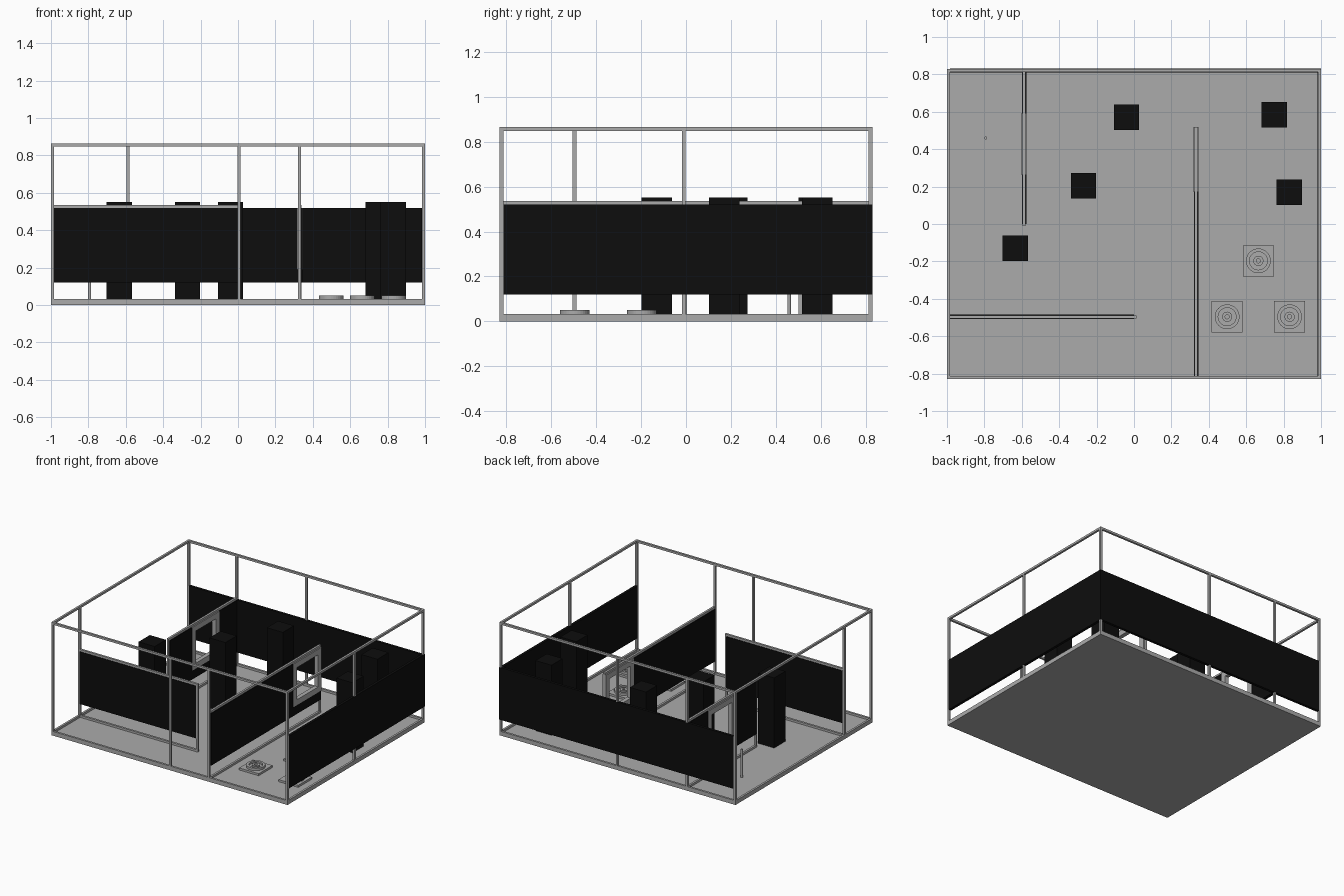
import bpy, bmesh, math

if "Cube" in bpy.data.objects:
    bpy.data.objects.remove(bpy.data.objects["Cube"])


def material(name, value):
    m = bpy.data.materials.new(name)
    m.diffuse_color = (value, value, value, 1)
    m.use_nodes = True
    m.node_tree.nodes["Principled BSDF"].inputs["Base Color"].default_value = m.diffuse_color
    return m


GREY = material("mid grey", 0.41)
BLACK = material("black", 0.004)

X, Y, H = 1.0, 0.83, 0.865      # outer half sizes and full height
T = 0.016                       # square tube thickness
FLOOR = 0.016                   # top of the floor slab
LOW, HIGH = 0.12, 0.52          # panel bottom and top


def finish(name, bm, mat):
    mesh = bpy.data.meshes.new(name)
    bm.to_mesh(mesh)
    bm.free()
    mesh.materials.append(mat)
    ob = bpy.data.objects.new(name, mesh)
    bpy.context.collection.objects.link(ob)
    return ob


def box(name, x0, x1, y0, y1, z0, z1, mat):
    bm = bmesh.new()
    bmesh.ops.create_cube(bm, size=1)
    for v in bm.verts:
        v.co = ((x0 + x1) / 2 + v.co.x * (x1 - x0),
                (y0 + y1) / 2 + v.co.y * (y1 - y0),
                (z0 + z1) / 2 + v.co.z * (z1 - z0))
    return finish(name, bm, mat)


def post(name, x, y, top):
    return box(name, x - T / 2, x + T / 2, y - T / 2, y + T / 2, FLOOR, top, GREY)


# a box that runs along one axis, centred on the other
def wall_box(name, axis, c, thick, a0, a1, z0, z1, mat):
    if axis == "x":
        return box(name, a0, a1, c - thick / 2, c + thick / 2, z0, z1, mat)
    return box(name, c - thick / 2, c + thick / 2, a0, a1, z0, z1, mat)


# floor slab
box("floor", -X, X, -Y, Y, 0, FLOOR, GREY)

# outer frame: rails around floor and top, corner and wall posts
ex, ey = X - T / 2, Y - T / 2
for level, z in (("bottom", FLOOR), ("top", H - T)):
    for s in (-1, 1):
        wall_box(level + "_rail_long", "x", s * ey, T, -X, X, z, z + T, GREY)
        wall_box(level + "_rail_short", "y", s * ex, T, -Y + T, Y - T, z, z + T, GREY)
for sx in (-1, 1):
    for sy in (-1, 1):
        post("corner_post", sx * ex, sy * ey, H)
for x, y in ((0.005, -ey), (0.33, -ey), (0.005, ey), (-0.587, ey),
             (ex, -0.01), (-ex, -0.497)):
    post("wall_post", x, y, H)

# outer panels on the right and back sides
e = 0.0006
box("right_panel", X - 0.02, X + e, -Y + T, Y - 0.02, LOW, HIGH, BLACK)
box("back_panel", -X + T, X + e, Y - 0.02, Y + e, LOW, HIGH, BLACK)


# inner wall: rails, end post, panel pieces and optional framed window
def inner_wall(name, axis, c, a0, a1, end, window=None):
    wall_box(name + "_top_rail", axis, c, T, a0, a1, HIGH, HIGH + T, GREY)
    wall_box(name + "_bottom_rail", axis, c, T, a0, a1, FLOOR, FLOOR + T, GREY)
    if axis == "x":
        post(name + "_end_post", end, c, HIGH + T)
    else:
        post(name + "_end_post", c, end, HIGH + T)
    if not window:
        wall_box(name + "_panel", axis, c, 0.024, a0, a1, LOW, HIGH, BLACK)
        return
    w0, w1 = window
    sill, bar, thick = 0.19, 0.042, 0.032
    for p0, p1, top in ((a0, w0, HIGH), (w0, w1, sill), (w1, a1, HIGH)):
        if p1 - p0 > 0.02:
            wall_box(name + "_panel", axis, c, 0.024, p0, p1, LOW, top, BLACK)
    for p0, p1, z0, z1 in ((w0, w1, sill, sill + bar), (w0, w1, HIGH - bar, HIGH),
                           (w0, w0 + bar, sill + bar, HIGH - bar),
                           (w1 - bar, w1, sill + bar, HIGH - bar)):
        wall_box(name + "_window_frame", axis, c, thick, p0, p1, z0, z1, GREY)


inner_wall("left_wall", "x", -0.497, -X + T, 0.0, 0.005)
inner_wall("rear_wall", "y", -0.587, 0.0, Y - T, -0.003, (0.265, 0.59))
inner_wall("middle_wall", "y", 0.332, -Y + T, 0.505, 0.51, (0.175, 0.515))

# square pillars
for x, y in ((-0.04, 0.57), (0.75, 0.585), (-0.27, 0.205), (0.83, 0.17), (-0.635, -0.13)):
    box("pillar", x - 0.068, x + 0.068, y - 0.068, y + 0.068, FLOOR, 0.552, BLACK)

# thin round pole
bm = bmesh.new()
bmesh.ops.create_cone(bm, cap_ends=True, segments=12, radius1=0.008, radius2=0.008, depth=0.215)
pole = finish("pole", bm, GREY)
pole.location = (-0.793, 0.46, FLOOR + 0.1075)


# round stand with raised rings, spun from a profile
def ring_stand(x, y):
    box("stand_base", x - 0.083, x + 0.083, y - 0.083, y + 0.083, FLOOR, 0.032, GREY)
    bm = bmesh.new()
    profile = [(0.066, 0.03), (0.066, 0.05), (0.048, 0.05), (0.048, 0.036),
               (0.027, 0.036), (0.027, 0.05), (0.011, 0.05), (0.011, 0.036), (0, 0.036)]
    vs = [bm.verts.new((r, 0, z)) for r, z in profile]
    edges = [bm.edges.new(p) for p in zip(vs, vs[1:])]
    bmesh.ops.spin(bm, geom=vs + edges, cent=(0, 0, 0), axis=(0, 0, 1),
                   angle=2 * math.pi, steps=32)
    bmesh.ops.remove_doubles(bm, verts=bm.verts, dist=0.0001)
    bmesh.ops.recalc_face_normals(bm, faces=bm.faces)
    if max(bm.faces, key=lambda f: f.calc_center_median().z).normal.z < 0:
        bmesh.ops.reverse_faces(bm, faces=bm.faces)
    ob = finish("stand_rings", bm, GREY)
    ob.location = (x, y, 0)


for x, y in ((0.665, -0.197), (0.498, -0.496), (0.832, -0.496)):
    ring_stand(x, y)
